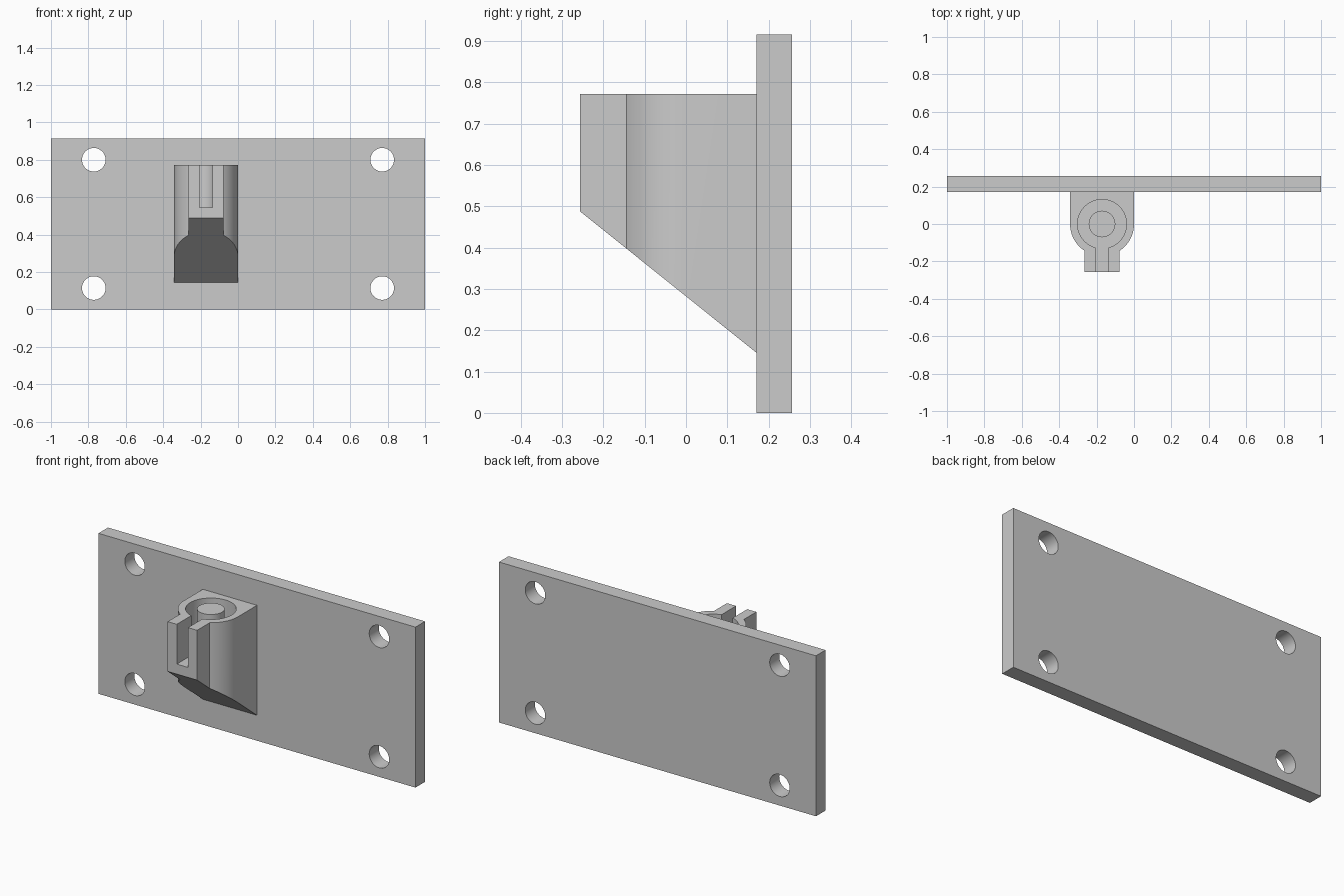
import bpy, bmesh, math
from mathutils import Matrix, Vector

cube = bpy.data.objects.get("Cube")
if cube:
    bpy.data.objects.remove(cube, do_unlink=True)

grey = bpy.data.materials.new("plain grey")
grey.use_nodes = True
grey.diffuse_color = (0.6, 0.6, 0.6, 1)
grey.node_tree.nodes["Principled BSDF"].inputs["Base Color"].default_value = (0.6, 0.6, 0.6, 1)

# Shared sizes
HEIGHT, FACE_Y, BACK_Y = 0.915, 0.171, 0.257
CX, R = -0.171, 0.171            # socket axis and outer radius
TOP, FLOOR = 0.772, 0.545
TAB, SLOT = 0.093, 0.035         # half widths


def finish(bm, name):
    bmesh.ops.recalc_face_normals(bm, faces=bm.faces)
    mesh = bpy.data.meshes.new(name)
    bm.to_mesh(mesh)
    bm.free()
    mesh.materials.append(grey)
    obj = bpy.data.objects.new(name, mesh)
    bpy.context.collection.objects.link(obj)
    return obj


def box(name, lo, hi):
    bm = bmesh.new()
    lo, hi = Vector(lo), Vector(hi)
    bmesh.ops.create_cube(bm, size=1, matrix=Matrix.Translation((lo + hi) / 2) @ Matrix.Diagonal((*(hi - lo), 1)))
    return finish(bm, name)


def cylinder(name, center, radius, depth, along_y=False):
    bm = bmesh.new()
    turn = Matrix.Rotation(math.pi / 2 if along_y else 0, 4, 'X')
    bmesh.ops.create_cone(bm, cap_ends=True, segments=64, radius1=radius, radius2=radius,
                          depth=depth, matrix=Matrix.Translation(center) @ turn)
    return finish(bm, name)


def select_only(obj):
    bpy.ops.object.select_all(action='DESELECT')
    obj.select_set(True)
    bpy.context.view_layer.objects.active = obj


def cut(target, cutter):
    cutter.hide_render = True
    mod = target.modifiers.new("cut", 'BOOLEAN')
    mod.operation, mod.solver, mod.object = 'DIFFERENCE', 'EXACT', cutter
    select_only(target)
    bpy.ops.object.modifier_apply(modifier=mod.name)
    bpy.data.objects.remove(cutter, do_unlink=True)


# Mounting plate with four screw holes
plate = box("mounting_plate", (-1, FACE_Y, 0), (1, BACK_Y, HEIGHT))
for sx in (-1, 1):
    for sz in (-1, 1):
        center = (sx * 0.771, (FACE_Y + BACK_Y) / 2, HEIGHT / 2 + sz * 0.343)
        cut(plate, cylinder("screw_hole", center, 0.063, 0.3, along_y=True))

# Socket outline: flat back, round front, square tab
start = math.asin(TAB / R)       # angle from -y where the tab meets the round
half = [(TAB, -BACK_Y)]
for i in range(25):
    a = start + (math.pi / 2 - start) * i / 24
    half.append((R * math.sin(a), -R * math.cos(a)))
half.append((R, FACE_Y))
outline = half + [(-x, y) for x, y in reversed(half)]

bm = bmesh.new()
base = bm.faces.new([bm.verts.new((CX + x, y, 0)) for x, y in outline])
extruded = bmesh.ops.extrude_face_region(bm, geom=[base])
bmesh.ops.translate(bm, vec=(0, 0, TOP), verts=[v for v in extruded["geom"] if isinstance(v, bmesh.types.BMVert)])

# Slanted underside
result = bmesh.ops.bisect_plane(bm, geom=bm.verts[:] + bm.edges[:] + bm.faces[:], dist=1e-5,
                                plane_co=(0, FACE_Y, 0.145), plane_no=(0, 0.343, 0.428), clear_inner=True)
bmesh.ops.holes_fill(bm, edges=[e for e in result["geom_cut"] if isinstance(e, bmesh.types.BMEdge)], sides=0)
socket = finish(bm, "socket_body")

# Round pocket and front slot, then the centre pin
cut(socket, cylinder("pocket", (CX, 0, FLOOR + 0.2), 0.131, 0.4))
cut(socket, box("slot", (CX - SLOT, -0.4, FLOOR), (CX + SLOT, 0, 1)))
pin = cylinder("centre_pin", (CX, 0, (TOP + FLOOR) / 2), 0.071, TOP - FLOOR)

for obj in (plate, socket, pin):
    select_only(obj)
    bpy.ops.object.shade_smooth_by_angle(angle=math.radians(30))
